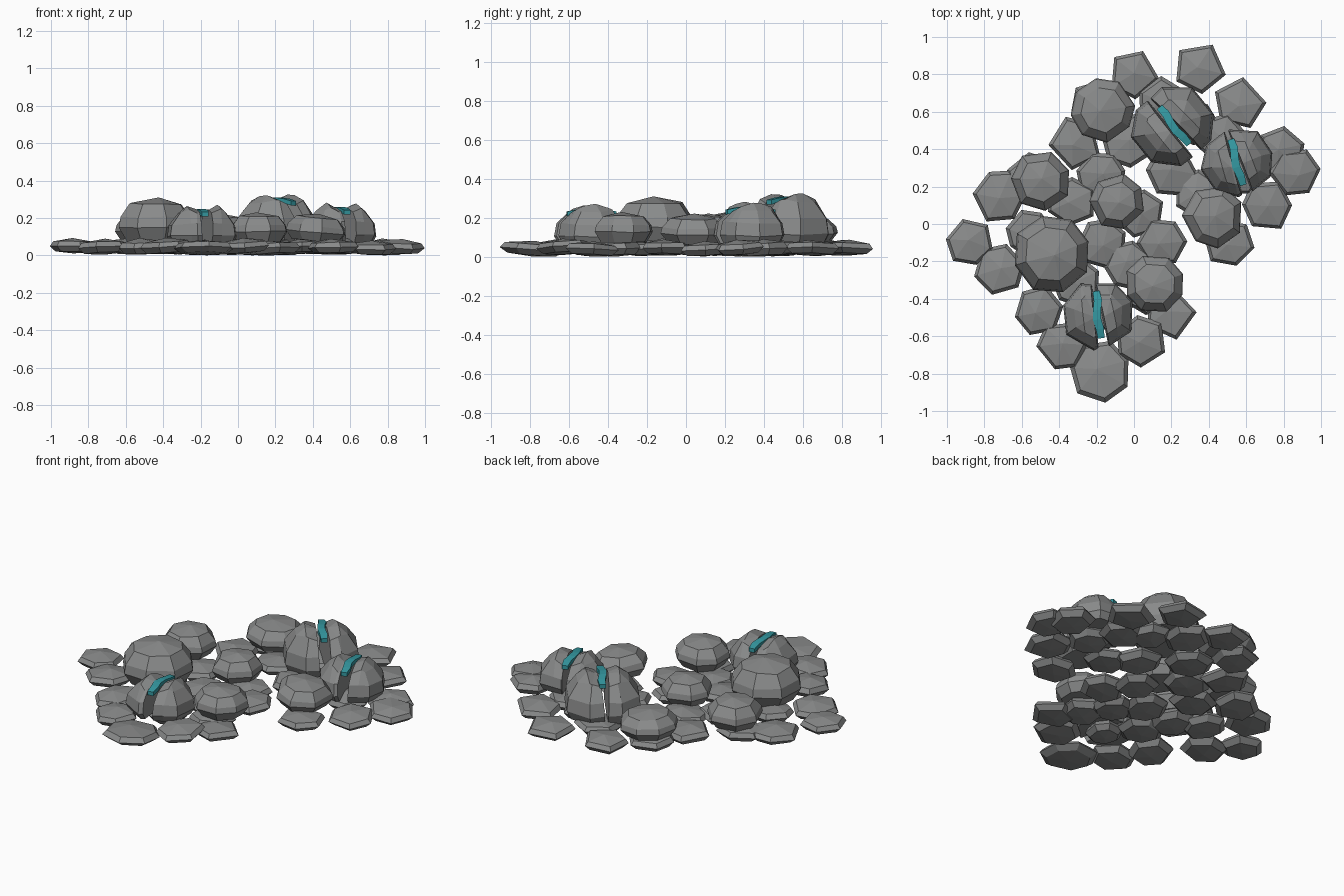
import bpy, bmesh, math, random
from mathutils import Matrix, Vector

if "Cube" in bpy.data.objects:
    bpy.data.objects.remove(bpy.data.objects["Cube"])

random.seed(4)


def material(name, rgb):
    m = bpy.data.materials.new(name)
    m.diffuse_color = (*rgb, 1)
    m.use_nodes = True
    m.node_tree.nodes["Principled BSDF"].inputs["Base Color"].default_value = m.diffuse_color
    return m


GREY = material("grey stone", (0.25, 0.255, 0.255))
TEAL = material("teal crystal", (0.035, 0.32, 0.36))

# Profiles as (radius factor, height factor), from the lower ring to the upper ring
SLAB = [(0.76, 0.1), (1.0, 0.45), (0.86, 0.76)]
BOULDER = [(0.78, 0.0), (1.0, 0.33), (0.95, 0.55), (0.70, 0.86)]
DOME = [(0.88, 0.0), (1.0, 0.22), (0.93, 0.55), (0.62, 0.88)]


def finish(bm, name, mat):
    bmesh.ops.recalc_face_normals(bm, faces=bm.faces)
    me = bpy.data.meshes.new(name)
    bm.to_mesh(me)
    bm.free()
    me.materials.append(mat)
    ob = bpy.data.objects.new(name, me)
    bpy.context.collection.objects.link(ob)
    return ob


def rock_bmesh(r, h, n, angle, profile, jitter=0.05):
    """Faceted stone: stacked polygon rings closed by an off-centre point."""
    bm = bmesh.new()
    radii = [r * random.uniform(1 - jitter, 1 + jitter) for _ in range(n)]
    turns = [math.radians(angle) + (i + random.uniform(-0.1, 0.1)) * math.tau / n
             for i in range(n)]
    rings = [[bm.verts.new((radii[i] * f * math.cos(turns[i]),
                            radii[i] * f * math.sin(turns[i]),
                            h * (z + random.uniform(-0.025, 0.025))))
              for i in range(n)] for f, z in profile]
    d = 0.12 * r
    top = bm.verts.new((random.uniform(-d, d), random.uniform(-d, d), h))
    low = bm.verts.new((0, 0, 0 if profile is SLAB else profile[0][1] * h))
    for i in range(n):
        j = (i + 1) % n
        for a, b in zip(rings, rings[1:]):
            bm.faces.new((a[i], a[j], b[j], b[i]))
        bm.faces.new((rings[-1][i], rings[-1][j], top))
        bm.faces.new((rings[0][j], rings[0][i], low))
    return bm


def paving_stone(x, y, r, n, angle):
    bm = rock_bmesh(r, random.uniform(0.078, 0.09), n, angle, SLAB)
    tilt = (Matrix.Rotation(random.uniform(-0.08, 0.08), 4, 'X')
            @ Matrix.Rotation(random.uniform(-0.08, 0.08), 4, 'Y'))
    bm.transform(tilt)
    low = min(v.co.z for v in bm.verts)
    bm.transform(Matrix.Translation((x, y, random.uniform(0, 0.012) - low)))
    finish(bm, "paving_stone", GREY)


def boulder(x, y, r, top, n, angle, lean):
    base = 0.075
    bm = rock_bmesh(r, top - base, n, angle, BOULDER, 0.03)
    bm.transform(Matrix.Translation((x, y, base)) @ Matrix.Rotation(lean, 4, 'Y'))
    finish(bm, "boulder", GREY)


def split_boulder(x, y, r, top, n, start, end, crystal_z):
    """Dome cut in two along a crack, halves set apart, crystal between."""
    a, b = Vector((*start, 0)), Vector((*end, 0))
    along = (b - a).normalized()
    side = Vector((-along.y, along.x, 0))
    h = top - 0.09
    state = random.getstate()
    for s in (-1, 1):
        random.setstate(state)
        bm = rock_bmesh(r, h, n, 15, DOME, 0.04)
        # extra cut gives each half a crest set back from the crack
        bmesh.ops.bisect_plane(bm, geom=bm.verts[:] + bm.edges[:] + bm.faces[:],
                               plane_co=side * s * 0.3 * r, plane_no=side * s)
        bmesh.ops.bisect_plane(bm, geom=bm.verts[:] + bm.edges[:] + bm.faces[:],
                               plane_co=(0, 0, 0), plane_no=side * s, clear_inner=True)
        bmesh.ops.holes_fill(bm, edges=[e for e in bm.edges if e.is_boundary])
        for v in bm.verts:
            d = v.co.dot(side) * s
            if v.co.z > 0.8 * h:
                near = 1 - min(1, abs(v.co.dot(along)) / r)
                v.co.z += 0.03 * near if 0.2 * r < d < 0.4 * r else (-0.008 if d < 0.02 else 0)
        lean = Matrix.Rotation(0.05 * s, 4, -along)
        twist = Matrix.Rotation(0.05 * s, 4, 'Z')
        move = Matrix.Translation(Vector((x, y, 0.07)) + side * s * 0.018)
        bm.transform(move @ twist @ lean)
        finish(bm, "split_boulder_half", GREY)

    # wavy crystal bar resting in the top of the crack
    bm = bmesh.new()
    rows = []
    waves = [0.008, 0.009, -0.004, -0.011, -0.004, -0.006]
    for k, w in enumerate(waves):
        t = k / (len(waves) - 1)
        c = a.lerp(b, t) + side * w
        c.z = crystal_z + 0.018 * math.sin(math.pi * t)
        half = 0.018 if k in (0, 5) else 0.022
        rows.append([bm.verts.new(c + side * half * u + Vector((0, 0, 0.012 * v)))
                     for u, v in ((-1, -1), (1, -1), (1, 1), (-1, 1))])
    for p, q in zip(rows, rows[1:]):
        for i in range(4):
            j = (i + 1) % 4
            bm.faces.new((p[i], p[j], q[j], q[i]))
    bm.faces.new(rows[0])
    bm.faces.new(rows[-1])
    finish(bm, "crystal_vein", TEAL)


# Outer paving: x, y, radius, sides, angle of first corner
for s in [(0.0, 0.80, 0.14, 5, 62), (0.35, 0.83, 0.14, 5, 60), (0.57, 0.64, 0.145, 5, 80),
          (0.78, 0.39, 0.14, 6, 83), (0.86, 0.28, 0.14, 6, 2), (0.71, 0.10, 0.14, 6, -60),
          (0.51, -0.10, 0.135, 6, -12), (0.15, -0.09, 0.135, 6, 0), (-0.88, -0.10, 0.13, 6, 110),
          (-0.72, -0.25, 0.14, 6, 195), (-0.51, -0.46, 0.135, 6, 195),
          (-0.38, -0.65, 0.135, 6, 187), (-0.18, -0.79, 0.165, 7, -85),
          (0.04, -0.62, 0.14, 6, -85), (0.19, -0.48, 0.14, 5, 0), (-0.72, 0.15, 0.145, 6, 178),
          (-0.32, 0.43, 0.145, 5, 115), (0.20, 0.28, 0.14, 6, 0)]:
    paving_stone(*s)

# Inner paving, mostly under the boulders: x, y, radius
for x, y, r in [(-0.56, -0.05, 0.13), (-0.17, -0.10, 0.135), (-0.03, -0.22, 0.135),
                (0.03, 0.06, 0.135), (-0.17, 0.26, 0.135), (-0.21, 0.64, 0.14),
                (-0.55, 0.25, 0.14), (-0.33, 0.12, 0.135), (-0.03, 0.44, 0.145),
                (0.34, 0.16, 0.135), (0.15, 0.65, 0.14), (0.47, 0.46, 0.14),
                (-0.31, -0.31, 0.135), (0.33, 0.54, 0.12), (0.56, 0.28, 0.13),
                (-0.40, -0.14, 0.135), (0.08, -0.36, 0.13), (-0.17, -0.46, 0.11)]:
    paving_stone(x, y, r, random.choice((6, 6, 7)), random.uniform(0, 60))

# Whole boulders: x, y, radius, top, sides, angle, lean
for s in [(-0.44, -0.16, 0.21, 0.31, 8, 15, 0), (-0.17, 0.61, 0.172, 0.215, 8, 10, 0.04),
          (-0.50, 0.23, 0.162, 0.235, 7, 70, 0), (-0.09, 0.12, 0.148, 0.222, 7, 80, 0),
          (0.11, -0.32, 0.16, 0.23, 8, 20, 0), (0.42, 0.04, 0.168, 0.222, 7, 75, 0.1)]:
    boulder(*s)

# Split boulders with their crystal veins
split_boulder(0.21, 0.52, 0.21, 0.335, 8, (0.13, 0.62), (0.30, 0.43), 0.28)
split_boulder(0.55, 0.33, 0.178, 0.285, 8, (0.51, 0.45), (0.59, 0.21), 0.23)
split_boulder(-0.19, -0.485, 0.182, 0.275, 7, (-0.21, -0.36), (-0.17, -0.61), 0.22)
